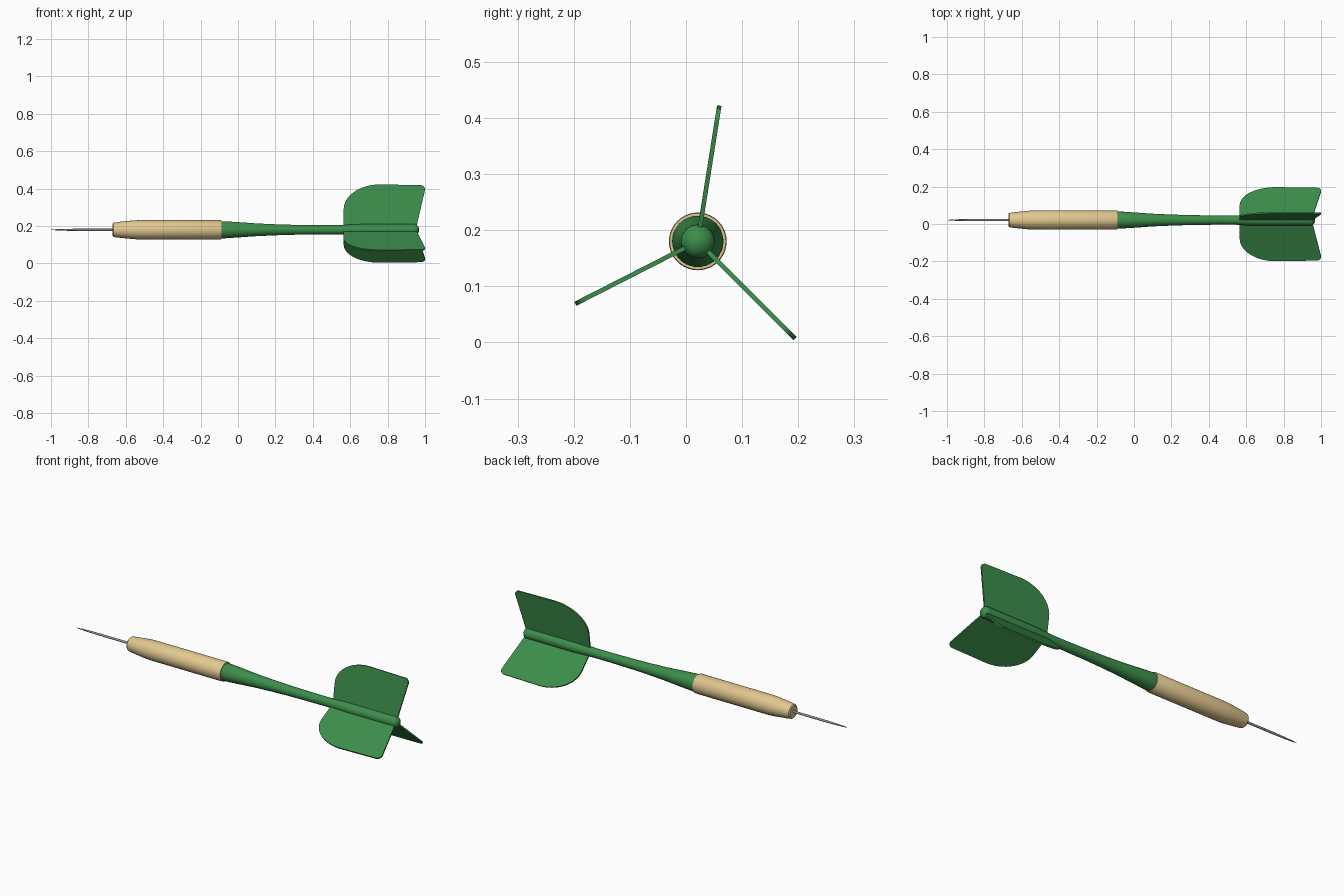
import bpy, bmesh, math

if "Cube" in bpy.data.objects:
    bpy.data.objects.remove(bpy.data.objects["Cube"])

AXIS_Y, AXIS_Z = 0.021, 0.18   # the dart's long axis runs along x


def material(name, rgb):
    m = bpy.data.materials.new(name)
    m.diffuse_color = (*rgb, 1)
    m.use_nodes = True
    m.node_tree.nodes["Principled BSDF"].inputs["Base Color"].default_value = m.diffuse_color
    return m


GREEN = material("green plastic", (0.045, 0.27, 0.07))
TAN = material("tan brass", (0.76, 0.58, 0.28))
STEEL = material("grey steel", (0.30, 0.30, 0.31))


def finish(bm, name, mat, angle=30):
    bmesh.ops.recalc_face_normals(bm, faces=bm.faces)
    mesh = bpy.data.meshes.new(name)
    bm.to_mesh(mesh)
    bm.free()
    mesh.materials.append(mat)
    ob = bpy.data.objects.new(name, mesh)
    ob.location = (0, AXIS_Y, AXIS_Z)
    bpy.context.collection.objects.link(ob)
    bpy.ops.object.select_all(action='DESELECT')
    ob.select_set(True)
    bpy.context.view_layer.objects.active = ob
    bpy.ops.object.shade_smooth_by_angle(angle=math.radians(angle))
    return ob


def lathe(name, profile, mat, sides=40):
    """Revolve (x, radius) points around the x axis and cap the ends."""
    bm = bmesh.new()
    rings = []
    for x, r in profile:
        rings.append([bm.verts.new((x, r * math.cos(a), r * math.sin(a)))
                      for a in (2 * math.pi * i / sides for i in range(sides))])
    for a, b in zip(rings, rings[1:]):
        for i in range(sides):
            j = (i + 1) % sides
            bm.faces.new((a[i], a[j], b[j], b[i]))
    bm.faces.new(rings[0])
    bm.faces.new(rings[-1])
    return finish(bm, name, mat)


def arc(cx, cr, rx, rr, start, end, n):
    return [(cx + rx * math.cos(t), cr + rr * math.sin(t))
            for t in (math.radians(start + (end - start) * i / n) for i in range(n + 1))]


# Needle point
lathe("needle", [(-1, 0.0006), (-0.97, 0.003), (-0.93, 0.0048), (-0.86, 0.006),
                 (-0.66, 0.006)], STEEL, 20)

# Barrel grip with tapered nose
lathe("barrel", [(-0.671, 0.033), (-0.666, 0.038), (-0.64, 0.042), (-0.56, 0.050),
                 (-0.53, 0.0515), (-0.092, 0.0515), (-0.089, 0.050)], TAN)

# Tapered shaft, slightly thicker between the flights, with a domed tail
lathe("shaft", [(-0.12, 0.046), (-0.07, 0.0455), (0.0, 0.041), (0.1, 0.034),
                (0.2, 0.0295), (0.3, 0.0265), (0.45, 0.0245), (0.54, 0.0245),
                (0.60, 0.028), (0.66, 0.030)]
      + [(x, max(r, 0.001)) for x, r in arc(0.943, 0, 0.026, 0.030, 90, 0, 8)], GREEN)

# Flights: rounded leading edge, swept trailing edge
outline = [(0.565, 0.0)] + arc(0.76, 0.11, 0.195, 0.135, 180, 90, 16) \
    + [(0.87, 0.243)] + arc(0.977, 0.219, 0.023, 0.022, 90, -12, 6) \
    + [(0.957, 0.03), (0.945, 0.0)]


def flight(name, angle, thickness=0.008):
    bm = bmesh.new()
    a = math.radians(angle)
    c, s, h = math.cos(a), math.sin(a), thickness / 2
    face = bm.faces.new([bm.verts.new((x, r * c + h * s, r * s - h * c))
                         for x, r in outline])
    new = bmesh.ops.extrude_face_region(bm, geom=[face])["geom"]
    bmesh.ops.translate(bm, vec=(0, -thickness * s, thickness * c),
                        verts=[v for v in new if isinstance(v, bmesh.types.BMVert)])
    return finish(bm, name, GREEN)


flight("top_flight", 81)
flight("front_flight", 207)
flight("back_flight", 315)
